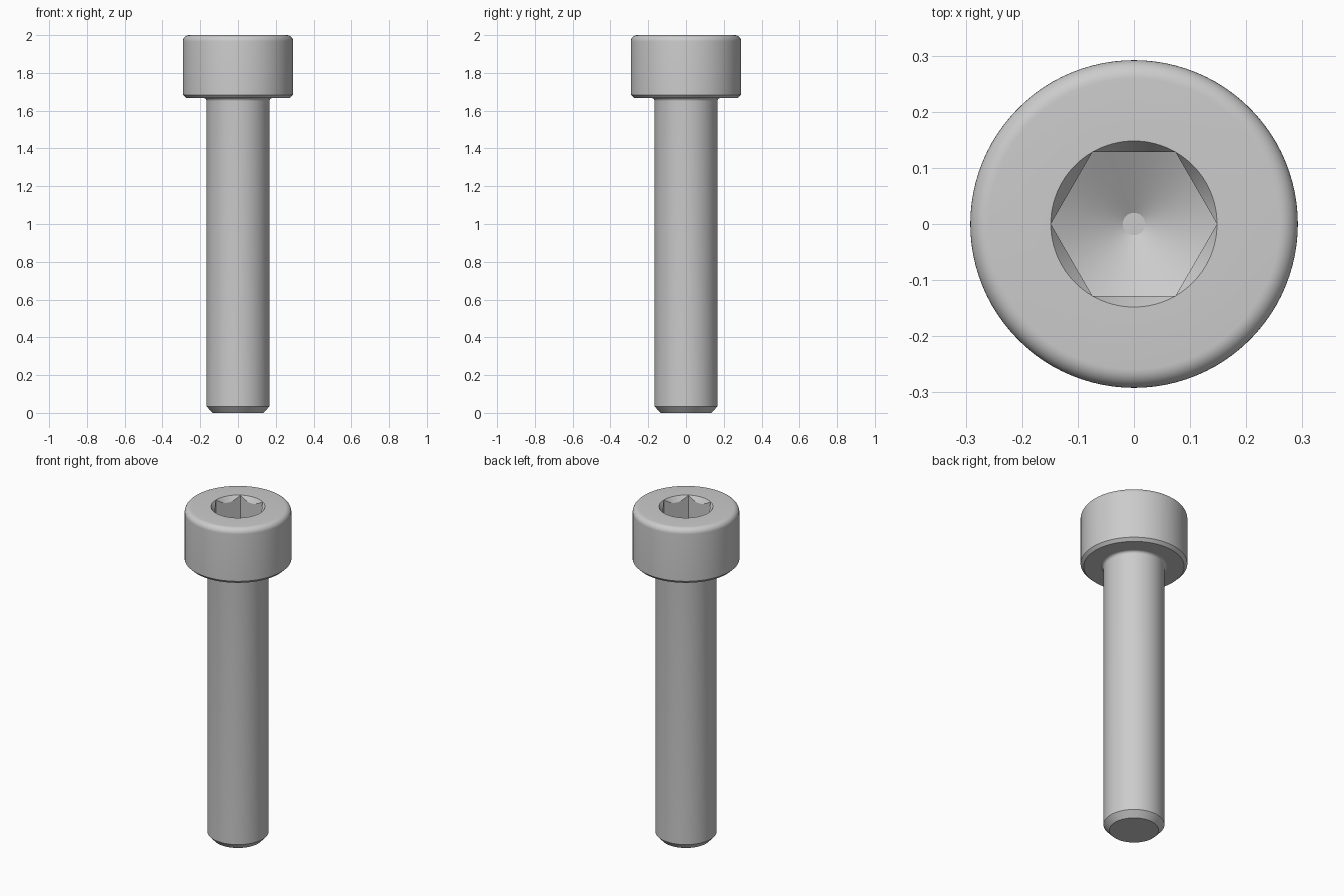
import bpy
import bmesh
from math import sin, cos, pi, radians

SEGMENTS = 96
TOP, HEAD_BASE = 2.0, 1.667
HEAD_R, SHANK_R = 0.292, 0.167
CORNER_R = 0.148                    # hex socket, centre to corner
FLAT_R = CORNER_R * cos(pi / 6)     # hex socket, centre to flat

if "Cube" in bpy.data.objects:
    bpy.data.objects.remove(bpy.data.objects["Cube"])

steel = bpy.data.materials.new("grey_steel")
steel.use_nodes = True
steel.diffuse_color = (0.6, 0.6, 0.6, 1)
steel.node_tree.nodes["Principled BSDF"].inputs["Base Color"].default_value = steel.diffuse_color


def circle(r, z):
    """Round ring: the same radius and height at every angle."""
    return lambda a: (r, z)


def hexagon(z, slope):
    """Hex ring whose height follows a cone that meets its corners at z."""
    def ring(a):
        r = FLAT_R / cos(a % (pi / 3) - pi / 6)
        return r, z - (CORNER_R - r) * slope
    return ring


def arc(r, z, radius, start, end, steps=8):
    """Rings along a fillet centred at (r, z)."""
    angles = [radians(start + (end - start) * i / steps) for i in range(steps + 1)]
    return [circle(r + radius * cos(t), z + radius * sin(t)) for t in angles]


def loft(name, rings, cap_first=False, cap_last=False):
    """Skin a list of rings, each a function from angle to (radius, z)."""
    bm = bmesh.new()
    loops = []
    for ring in rings:
        loop = []
        for i in range(SEGMENTS):
            a = 2 * pi * i / SEGMENTS
            r, z = ring(a)
            loop.append(bm.verts.new((r * cos(a), r * sin(a), z)))
        loops.append(loop)
    for low, high in zip(loops, loops[1:]):
        for i in range(SEGMENTS):
            j = (i + 1) % SEGMENTS
            bm.faces.new((low[i], low[j], high[j], high[i]))
    if cap_first:
        bm.faces.new(loops[0][::-1])
    if cap_last:
        bm.faces.new(loops[-1])
    bmesh.ops.remove_doubles(bm, verts=bm.verts, dist=1e-5)
    mesh = bpy.data.meshes.new(name)
    bm.to_mesh(mesh)
    bm.free()
    mesh.materials.append(steel)
    obj = bpy.data.objects.new(name, mesh)
    bpy.context.collection.objects.link(obj)
    bpy.ops.object.select_all(action='DESELECT')
    obj.select_set(True)
    bpy.context.view_layer.objects.active = obj
    bpy.ops.object.shade_smooth_by_angle(angle=radians(20))
    return obj


# Shank: chamfered tip, plain cylinder, small fillet under the head
NECK = 0.0167
loft("shank",
     [circle(0.135, 0), circle(SHANK_R, 0.035)]
     + arc(SHANK_R + NECK, HEAD_BASE - NECK, NECK, 180, 90),
     cap_first=True)

# Head: chamfered underside, rounded top rim, hex socket with a drilled floor
RIM = 0.033
CHAMFER = 0.017
SOCKET_FLOOR = TOP - 0.167
head_outside = [circle(SHANK_R + NECK, HEAD_BASE),
                circle(HEAD_R - CHAMFER, HEAD_BASE),
                circle(HEAD_R, HEAD_BASE + CHAMFER)]
head_outside += arc(HEAD_R - RIM, TOP - RIM, RIM, 0, 90)
socket = [circle(CORNER_R, TOP),
          hexagon(TOP, 1.55),
          hexagon(SOCKET_FLOOR, 0.577),
          circle(0.02, SOCKET_FLOOR - 0.074)]
loft("socket_head", head_outside + socket, cap_last=True)
